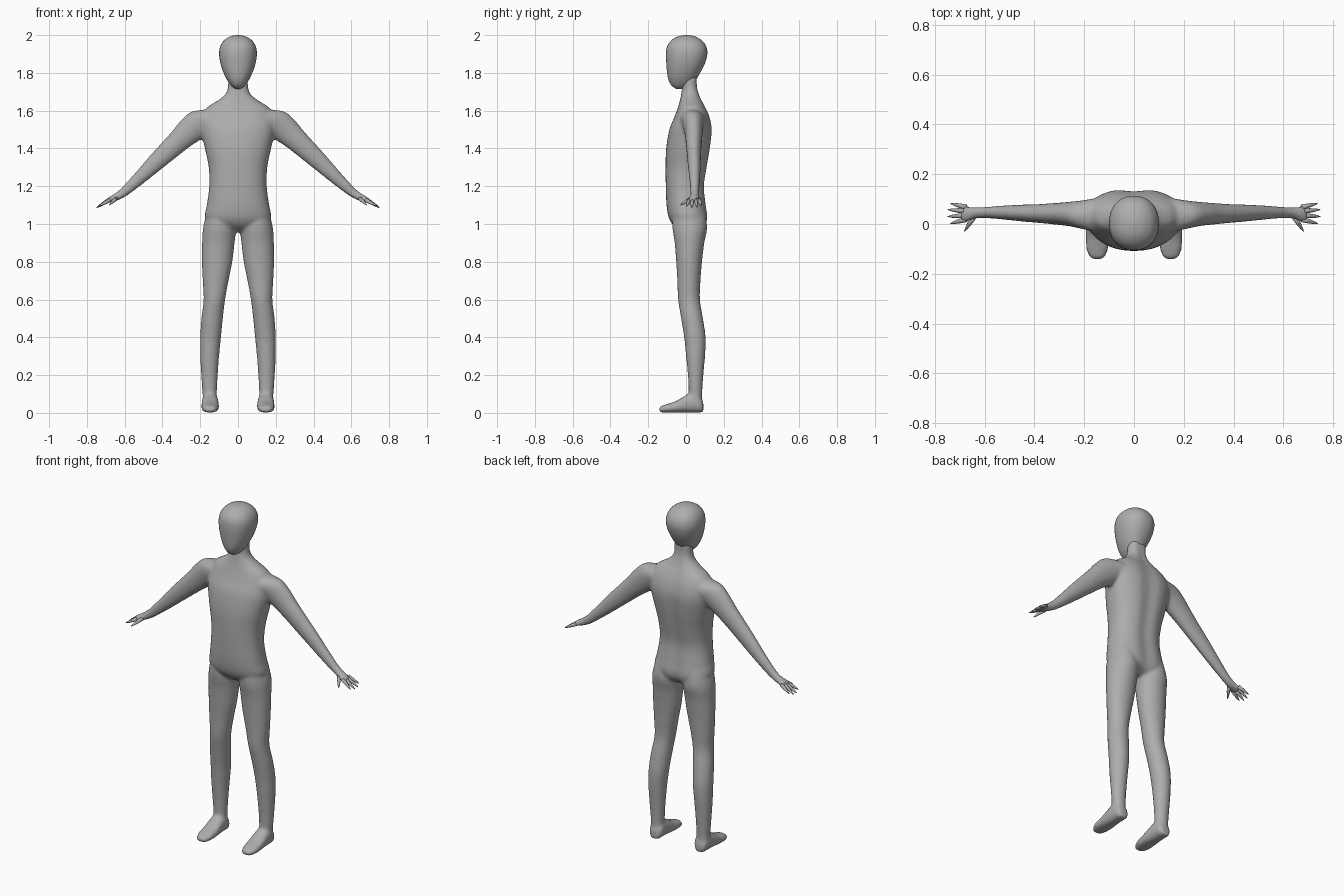
import bpy, bmesh, math
from mathutils import Vector

cube = bpy.data.objects.get("Cube")
if cube:
    bpy.data.objects.remove(cube, do_unlink=True)

skin = bpy.data.materials.new("plain_grey")
skin.use_nodes = True
GREY = (0.42, 0.42, 0.42, 1)
skin.diffuse_color = GREY
skin.node_tree.nodes["Principled BSDF"].inputs["Base Color"].default_value = GREY

X, Y, Z = Vector((1, 0, 0)), Vector((0, 1, 0)), Vector((0, 0, 1))


def refine(rows, steps=4):
    """Catmull-Rom interpolation of the section rows."""
    rows = [Vector(r) for r in rows]
    out = []
    for i in range(len(rows) - 1):
        a, b, c, d = rows[max(i - 1, 0)], rows[i], rows[i + 1], rows[min(i + 2, len(rows) - 1)]
        for k in range(steps):
            t = k / steps
            out.append(b + (c - a) * (t / 2) + (a * 2 - b * 5 + c * 4 - d) * (t * t / 2)
                       + (b * 3 - a - c * 3 + d) * (t ** 3 / 2))
    return out + [rows[-1]]


def loft(bm, sections, power=2.0, sides=32, groove=0.0):
    """Skin through closed rings; a section is (centre, half axis u, half axis v)."""
    rings = []
    for centre, u, v in sections:
        ring = []
        for k in range(sides):
            a = math.tau * k / sides
            c, s = math.cos(a), math.sin(a)
            p = centre + u * math.copysign(abs(c) ** (2 / power), c) \
                + v * math.copysign(abs(s) ** (2 / power), s)
            if s > 0:
                p -= v * groove * math.exp(-(c / 0.2) ** 2)
            ring.append(bm.verts.new(p))
        rings.append(ring)
    faces = [bm.faces.new(rings[0]), bm.faces.new(rings[-1])]
    for r, q in zip(rings, rings[1:]):
        for k in range(sides):
            n = (k + 1) % sides
            faces.append(bm.faces.new((r[k], r[n], q[n], q[k])))
    bmesh.ops.recalc_face_normals(bm, faces=faces)


def upright(rows):
    """Rows (z, left x, right x, front y, back y) to horizontal sections."""
    return [(Vector(((l + r) / 2, (f + b) / 2, z)), X * ((r - l) / 2), Y * ((b - f) / 2))
            for z, l, r, f, b in refine(rows)]


def finish(name, bm):
    mesh = bpy.data.meshes.new(name)
    bm.to_mesh(mesh)
    bm.free()
    mesh.materials.append(skin)
    mesh.shade_smooth()
    ob = bpy.data.objects.new(name, mesh)
    bpy.context.collection.objects.link(ob)
    return ob


# Torso and neck: z, half width, front y, back y
torso = [(0.96, .05, -.02, .06), (0.985, .13, -.06, .10), (1.03, .175, -.09, .118),
         (1.1, .165, -.103, .11), (1.2, .152, -.107, .10), (1.3, .155, -.108, .115),
         (1.4, .175, -.105, .132), (1.5, .195, -.088, .142), (1.57, .19, -.06, .128),
         (1.62, .16, -.042, .105), (1.655, .105, -.032, .085), (1.69, .065, -.025, .07),
         (1.73, .053, -.02, .06), (1.79, .053, -.02, .06)]
body_bm = bmesh.new()
loft(body_bm, upright([(z, -w, w, f, b) for z, w, f, b in torso]), 2.3, 48, 0.1)

# Leg: z, inner x, outer x, front y, back y
leg = [(1.06, .03, .165, -.07, .10), (0.98, .012, .185, -.072, .112), (0.9, .018, .19, -.06, .097),
       (0.8, .03, .191, -.052, .085), (0.7, .05, .187, -.046, .077), (0.6, .068, .182, -.042, .074),
       (0.5, .08, .194, -.026, .09), (0.4, .09, .2, -.01, .104), (0.3, .1, .2, .0, .101),
       (0.2, .107, .195, .01, .092), (0.1, .112, .188, .014, .086), (0.04, .112, .186, .01, .088)]
# Foot: y, inner x, outer x, top z
foot = [(.092, .125, .17, .05), (.075, .108, .186, .085), (.04, .105, .19, .105),
        (0, .103, .192, .092), (-.05, .1, .194, .062), (-.1, .104, .192, .045),
        (-.13, .115, .18, .035), (-.143, .13, .165, .026)]
# Arm: x, z, half thickness, centre y, half depth
arm = [(.12, 1.545, .085, .035, .075), (.19, 1.535, .084, .037, .06), (.25, 1.497, .074, .04, .05),
       (.31, 1.443, .062, .041, .044), (.38, 1.378, .054, .042, .038), (.45, 1.312, .046, .044, .034),
       (.53, 1.235, .035, .046, .028), (.6, 1.172, .026, .046, .023), (.64, 1.145, .022, .044, .024),
       (.67, 1.131, .018, .04, .032), (.692, 1.12, .012, .04, .036)]
for side in (-1, 1):
    loft(body_bm, upright([(z, side * i, side * o, f, b) for z, i, o, f, b in leg]))
    loft(body_bm, [(Vector((side * (i + o) / 2, y, t / 2 + .002)), X * ((o - i) / 2), Z * (t / 2))
                   for y, i, o, t in refine(foot)], 2.4)
    loft(body_bm, [(Vector((side * x, y, z)), Vector((side * .7, 0, .7)) * r, Y * d)
                   for x, z, r, y, d in refine(arm)])
body = finish("body", body_bm)
remesh = body.modifiers.new("Join", "REMESH")
remesh.mode = "VOXEL"
remesh.voxel_size = 0.009
remesh.use_smooth_shade = True
soften = body.modifiers.new("Soften", "SMOOTH")
soften.factor = 0.5
soften.iterations = 6

# Head: z, half width, front y, back y
head = [(1.715, .012, -.05, -.015), (1.73, .034, -.074, .02), (1.76, .056, -.092, .05),
        (1.8, .076, -.1, .075), (1.85, .093, -.104, .1), (1.9, .1, -.106, .113),
        (1.94, .094, -.1, .107), (1.97, .076, -.08, .086), (1.99, .048, -.05, .055),
        (1.998, .022, -.02, .027), (2.0, .004, 0, .01)]
head_bm = bmesh.new()
loft(head_bm, upright([(z, -w, w, f, b) for z, w, f, b in head]), 2.2, 40)
finish("head", head_bm)

# Fingers: tapered spikes from root to tip
fingers = [((.675, .068, 1.13), (.737, .082, 1.098)), ((.68, .052, 1.13), (.748, .058, 1.088)),
           ((.68, .034, 1.128), (.748, .03, 1.086)), ((.675, .018, 1.128), (.738, .002, 1.094)),
           ((.645, .026, 1.135), (.682, -.03, 1.1))]
for side, label in ((1, "left"), (-1, "right")):
    bm = bmesh.new()
    for root, tip in fingers:
        a, b = (Vector((side * p[0], p[1], p[2])) for p in (root, tip))
        u = (b - a).cross(Z).normalized()
        v = u.cross(b - a).normalized()
        loft(bm, [(a.lerp(b, t), u * r, v * r)
                  for t, r in ((0, .011), (.4, .009), (.75, .006), (1, .0015))], 2, 10)
    finish(label + "_fingers", bm)
